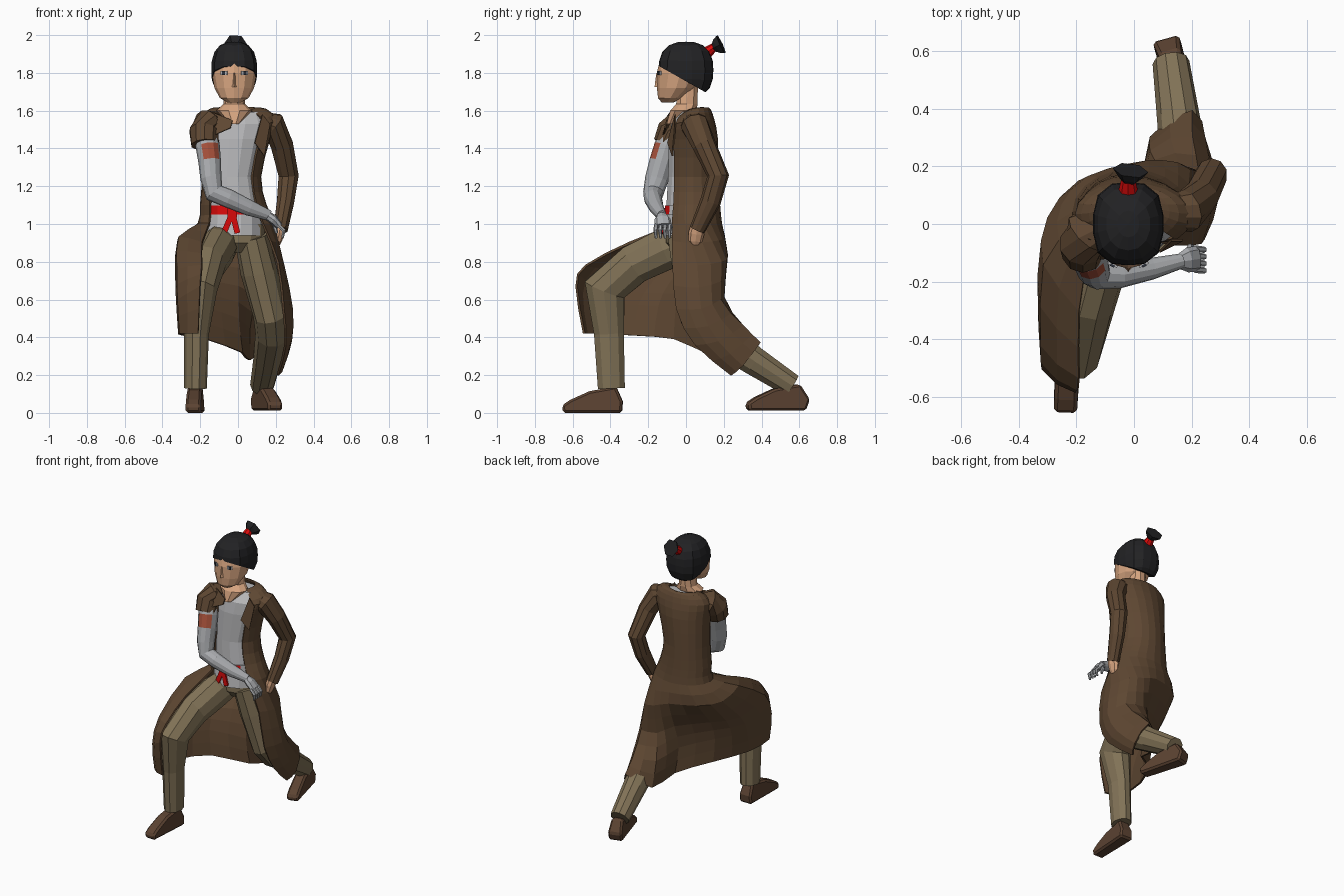
import bpy, bmesh, math
from mathutils import Vector as V, Matrix

def mat(name, r, g, b):
    m = bpy.data.materials.new(name)
    m.diffuse_color = [(c / 255 / 12.92 if c < 11 else ((c / 255 + .055) / 1.055) ** 2.4) for c in (r, g, b)] + [1]
    return m

COAT, TROUSER = mat("coat brown", 94, 71, 50), mat("trouser olive", 130, 115, 87)
SHIRT, METAL = mat("shirt grey", 185, 185, 187), mat("arm grey", 170, 172, 175)
SKIN, RED = mat("skin", 215, 165, 128), mat("red cloth", 218, 10, 10)
PATCH, HAIR = mat("rust patch", 165, 80, 58), mat("hair black", 34, 34, 36)
SHOE, EYE = mat("shoe brown", 92, 67, 50), mat("eye dark", 45, 50, 60)

def finish(name, bm, *mats):
    bmesh.ops.recalc_face_normals(bm, faces=bm.faces[:])
    me = bpy.data.meshes.new(name)
    bm.to_mesh(me)
    bm.free()
    ob = bpy.data.objects.new(name, me)
    bpy.context.collection.objects.link(ob)
    for m in mats:
        me.materials.append(m)
    return ob

def tube(name, rings, *mats, ref=(1, 0, 0), n=10, flat=False):
    """Rings (x, y, z, a, b) along a path; flat keeps every ring horizontal."""
    bm, ps, loops = bmesh.new(), [V(r[:3]) for r in rings], []
    for i, r in enumerate(rings):
        t = V((0, 0, 0))
        if i: t += (ps[i] - ps[i - 1]).normalized()
        if i < len(ps) - 1: t += (ps[i + 1] - ps[i]).normalized()
        t = V((0, 0, 1)) if flat else t.normalized()
        s = V(ref)
        s = (s - t * s.dot(t)).normalized()
        u = t.cross(s)
        angs = [2 * math.pi * k / n for k in range(n)]
        loops.append([bm.verts.new(ps[i] + s * math.cos(a) * r[3] + u * math.sin(a) * r[4]) for a in angs])
    for p, q in zip(loops, loops[1:]):
        for k in range(n):
            bm.faces.new((p[k], p[(k + 1) % n], q[(k + 1) % n], q[k]))
    bm.faces.new(loops[0])
    bm.faces.new(loops[-1])
    return finish(name, bm, *mats)

def box(name, loc, size, m, rot=(0, 0, 0)):
    bm = bmesh.new()
    bmesh.ops.create_cube(bm, size=1, matrix=Matrix.Diagonal((*size, 1)))
    ob = finish(name, bm, m)
    ob.location, ob.rotation_euler = loc, rot
    return ob

def plate(name, pts, m):
    bm = bmesh.new()
    bm.faces.new([bm.verts.new(p) for p in pts])
    ob = finish(name, bm, m)
    ob.modifiers.new("thickness", 'SOLIDIFY').thickness = .008

# coat: torso rows from ellipses (last value drops the front), skirt rows draped over the legs
angles = [math.radians(a) for a in (45, 75, 110, 145, 180, 215, 250, 285, 315)]
torso = [(1.612, -.01, .05, .1, .06, .02), (1.605, 0, .035, .155, .09, .05), (1.55, 0, .03, .2, .115, .03),
         (1.45, -.012, .033, .178, .13, 0), (1.25, -.034, .035, .152, .133, 0),
         (1.10, -.025, .035, .172, .14, 0), (1.0, -.01, .035, .2, .15, 0)]
skirt = [
    [(-.19, -.3, .9), (-.31, -.14, .93), (-.295, .02, .88), (-.19, .145, .87), (-.01, .205, .86),
     (.1, .215, .82), (.19, .185, .8), (.24, .06, .78), (.21, -.07, .8)],
    [(-.19, -.53, .78), (-.318, -.42, .76), (-.305, -.17, .7), (-.19, .0, .7), (0, .13, .67),
     (.09, .195, .62), (.22, .18, .6), (.285, .08, .55), (.24, -.05, .55)],
    [(-.2, -.58, .67), (-.315, -.5, .6), (-.3, -.25, .57), (-.19, -.05, .56), (0, .085, .5),
     (.06, .25, .45), (.2, .3, .46), (.28, .17, .38), (.25, .05, .36)],
    [(-.21, -.54, .42), (-.305, -.49, .42), (-.29, -.28, .41), (-.17, -.06, .39), (.02, .1, .32),
     (.06, .3, .28), (.2, .39, .37), (.24, .3, .25), (.21, .24, .2)]]
grid = [[V((cx - math.sin(a) * rx, cy - math.cos(a) * ry, z - d * max(0, math.cos(a)))) for a in angles]
        for z, cx, cy, rx, ry, d in torso]
grid += [[V(p) for p in row] for row in skirt]

def refine(p):
    q = [2 * p[0] - p[1]] + p + [2 * p[-1] - p[-2]]
    out = []
    for i in range(1, len(p)):
        out += [q[i], (9 * (q[i] + q[i + 1]) - q[i - 1] - q[i + 2]) / 16]
    return out + [p[-1]]

grid = [refine(r) for r in grid]
grid = [refine(list(c)) for c in zip(*grid)]
bm = bmesh.new()
vs = [[bm.verts.new(p) for p in c] for c in grid]
for a, b in zip(vs, vs[1:]):
    for k in range(len(a) - 1):
        bm.faces.new((a[k], b[k], b[k + 1], a[k + 1]))
coat = finish("coat", bm, COAT)
sol = coat.modifiers.new("thickness", 'SOLIDIFY')
sol.thickness, sol.offset = .012, 0
plate("right_lapel", [(-.16, -.05, 1.6), (-.03, -.105, 1.55), (-.04, -.115, 1.51), (-.13, -.125, 1.47)], COAT)
plate("left_lapel", [(.13, -.06, 1.58), (.17, -.06, 1.53), (.14, -.075, 1.36), (.09, -.1, 1.43)], COAT)

# sleeves
tube("short_sleeve", [(-.11, .01, 1.545, .06, .05), (-.165, -.03, 1.54, .085, .068), (-.18, -.07, 1.49, .085, .08),
                      (-.175, -.1, 1.42, .075, .075)], COAT, ref=(0, 1, 0))
tube("long_sleeve", [(.11, .04, 1.55, .06, .05), (.185, .045, 1.525, .075, .072), (.232, .095, 1.42, .063, .062),
                     (.268, .17, 1.255, .058, .056), (.252, .13, 1.12, .055, .048), (.225, .06, .97, .042, .04)],
     COAT, ref=(0, 1, 0))

# shirt, neck, belt
tube("shirt", [(-.02, -.005, .94, .15, .12), (-.015, .01, 1.07, .146, .118), (-.03, .015, 1.25, .128, .113),
               (-.01, .02, 1.45, .157, .113), (0, .025, 1.53, .175, .105), (0, .04, 1.592, .15, .07)],
     SHIRT, n=14, flat=True)
tube("neck", [(-.02, -.06, 1.53, .028, .045), (-.02, -.015, 1.6, .095, .072), (-.02, .005, 1.635, .058, .06),
              (-.02, .01, 1.74, .05, .055)], SKIN, flat=True)
belt = tube("belt", [(-.015, .008, 1.05, .152, .125), (-.015, .01, 1.098, .15, .123)], RED, SHIRT, n=14, flat=True)
for f in belt.data.polygons:
    f.material_index = int(f.center.x > .06 or f.center.y > 0)
box("belt_knot", (-.03, -.12, 1.06), (.05, .03, .05), RED)
for i, (x, r) in enumerate(((-.055, .4), (-.015, -.25))):
    box(f"belt_tail_{i}", (x, -.127, 1.0), (.03, .012, .1), RED, (0, r, 0))

# grey arm with a painted patch on its front
arm = tube("grey_arm", [(-.175, -.07, 1.5, .062, .06), (-.16, -.105, 1.41, .064, .064), (-.15, -.13, 1.33, .064, .06),
                        (-.143, -.155, 1.24, .062, .056), (-.125, -.172, 1.165, .055, .055),
                        (-.05, -.175, 1.135, .048, .05), (.06, -.155, 1.085, .038, .042),
                        (.165, -.128, 1.045, .026, .028)], METAL, PATCH, ref=(0, 1, 0), n=12)
for f in arm.data.polygons:
    if 1.34 < f.center.z < 1.40 and f.normal.dot(V((.35, -.93, 0))) > .72:
        f.material_index = 1
tube("grey_palm", [(.155, -.13, 1.045, .026, .024), (.185, -.125, 1.025, .043, .026), (.218, -.12, .99, .045, .02)],
     METAL, ref=(0, 1, 0), n=8)
for i in range(4):
    y = -.158 + i * .024
    tube(f"grey_finger_{i}", [(.212, y, .995, .012, .012), (.243, y - .003, .965, .011, .011),
                              (.236, y, .925, .007, .007)], METAL, ref=(0, 1, 0), n=6)
tube("grey_thumb", [(.185, -.1, 1.02, .013, .013), (.195, -.08, .985, .012, .012), (.205, -.08, .95, .008, .008)],
     METAL, n=6)
tube("left_hand", [(.225, .06, .99, .035, .03), (.218, .055, .95, .042, .028), (.21, .05, .91, .036, .022),
                   (.207, .05, .89, .02, .014)], SKIN, ref=(0, 1, 0), n=8)

# trousers
tube("trouser_hips", [(0, .01, .85, .07, .07), (0, .01, .9, .14, .115), (0, .01, 1.0, .14, .115)],
     TROUSER, n=12, flat=True)
tube("front_trouser_leg", [(-.08, .02, .91, .09, .1), (-.11, -.1, .87, .1, .115), (-.16, -.27, .79, .098, .11),
                           (-.2, -.43, .655, .09, .118), (-.22, -.408, .42, .066, .083),
                           (-.225, -.395, .13, .06, .075)], TROUSER)
tube("back_trouser_leg", [(.07, .0, .93, .09, .1), (.11, .03, .75, .098, .105), (.17, .07, .52, .09, .11),
                          (.18, .15, .42, .088, .1), (.155, .36, .275, .075, .08), (.128, .56, .145, .064, .065)],
     TROUSER)

# shoes: side profile pulled out to width, narrower at the toe
def shoe(name, heel, turn, heel_y):
    prof = [(0, 0), (.31, 0), (.315, .04), (.27, .07), (.17, .115), (.03, .14), (heel_y, .06)]
    bm, sides = bmesh.new(), []
    for s in (-1, 1):
        sides.append([bm.verts.new((s * (.048 if y < .2 else .04) * (1 if z < .1 else .8), -y, z)) for y, z in prof])
    k = len(prof)
    for i in range(k):
        bm.faces.new((sides[0][i], sides[0][(i + 1) % k], sides[1][(i + 1) % k], sides[1][i]))
    for s in sides:
        bm.faces.new(s)
    ob = finish(name, bm, SHOE)
    ob.location, ob.rotation_euler = heel, (0, 0, turn)
    bev = ob.modifiers.new("round", 'BEVEL')
    bev.width, bev.segments = .012, 1

shoe("front_shoe", (-.225, -.34, 0), -.04, -.005)
shoe("back_shoe", (.115, .625, .012), .27, -.022)

# head, face
tube("head", [(-.02, -.098, 1.643, .035, .03), (-.02, -.082, 1.667, .076, .066), (-.02, -.052, 1.72, .105, .102),
              (-.02, -.03, 1.8, .119, .125), (-.02, -.015, 1.88, .112, .12), (-.02, 0, 1.93, .06, .07)],
     SKIN, n=12, flat=True)
tube("nose", [(-.02, -.148, 1.725, .015, .018), (-.02, -.145, 1.74, .012, .02), (-.02, -.15, 1.8, .007, .007)],
     SKIN, n=4, flat=True)
for s, side in ((-1, "right"), (1, "left")):
    box(side + "_eye_white", (-.02 + s * .054, -.141, 1.8), (.036, .008, .02), SHIRT, (0, 0, s * .45))
    box(side + "_eye", (-.02 + s * .055, -.144, 1.8), (.016, .009, .022), EYE, (0, 0, s * .45))

# hair cap cut along a slope from brow to nape
bm = bmesh.new()
bmesh.ops.create_uvsphere(bm, u_segments=14, v_segments=10, radius=1)
for v in bm.verts:
    c = v.co
    f = (abs(c.x) ** 2.8 + abs(c.y) ** 2.8 + abs(c.z) ** 2.4) ** (-1 / 2.6)
    v.co = (-.02 + c.x * f * .122, .0 + c.y * f * .145, 1.815 + c.z * f * .15)
bmesh.ops.bisect_plane(bm, geom=bm.verts[:] + bm.edges[:] + bm.faces[:], plane_co=(0, -.15, 1.84),
                       plane_no=(0, .49, .87), clear_inner=True)
bmesh.ops.holes_fill(bm, edges=[e for e in bm.edges if e.is_boundary])
finish("hair_cap", bm, HAIR)
tube("hair_tie", [(-.02, .095, 1.895, .038, .035), (-.02, .13, 1.922, .03, .027), (-.02, .155, 1.942, .024, .02)],
     RED, n=8)
tube("hair_tuft", [(-.02, .146, 1.93, .024, .02), (-.015, .165, 1.942, .045, .045), (-.012, .186, 1.952, .062, .058)],
     HAIR, n=6)
